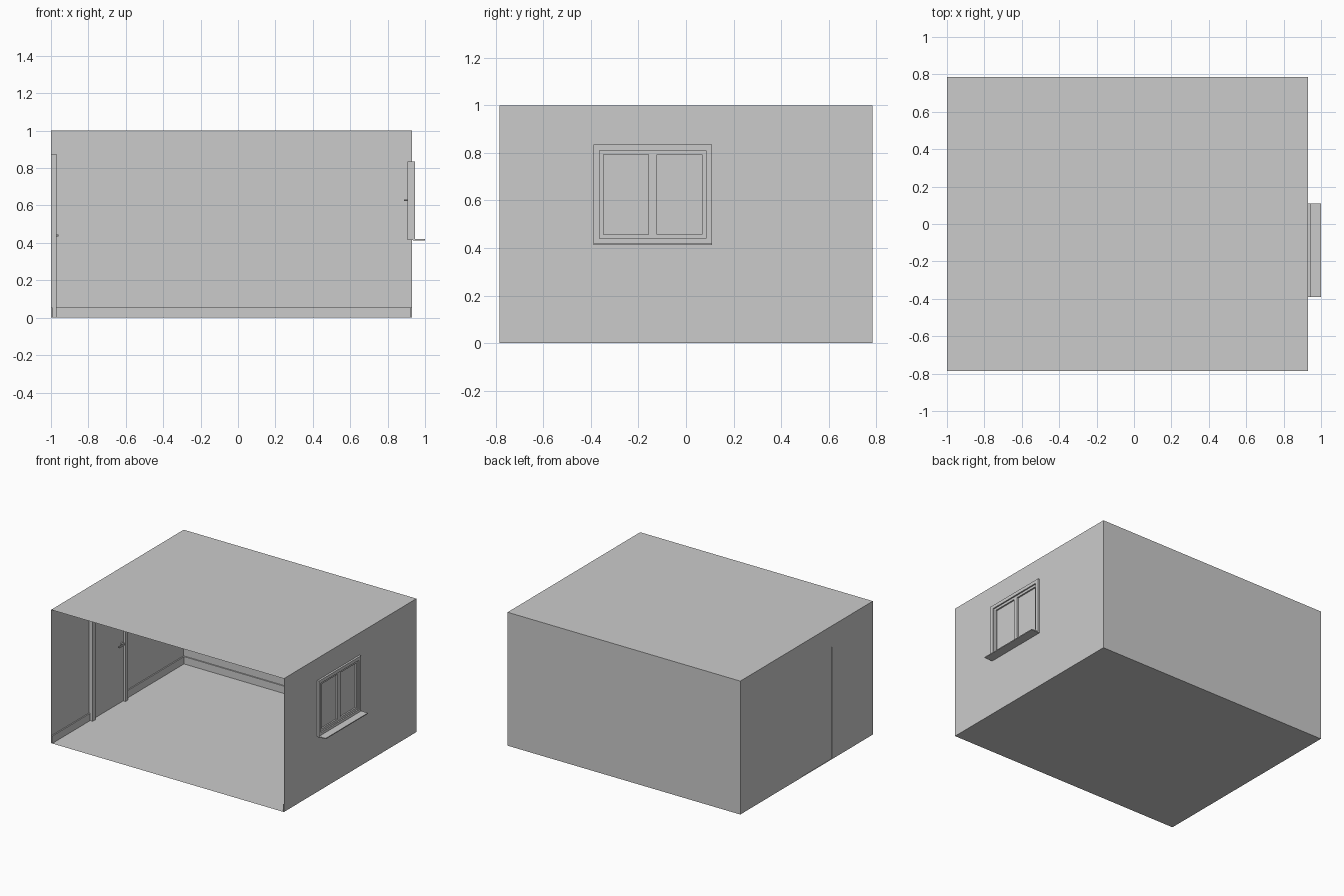
import bpy, bmesh, math

if "Cube" in bpy.data.objects:
    bpy.data.objects.remove(bpy.data.objects["Cube"])

X0, X1, Y, H = -1.0, 0.93, 0.785, 1.0
WY0, WY1, WZ0, WZ1 = -0.39, 0.11, 0.415, 0.835      # window opening
DY0, DY1, DH = -0.335, 0.085, 0.875                 # door opening


def finish(name, bm):
    bmesh.ops.remove_doubles(bm, verts=bm.verts, dist=1e-5)
    bmesh.ops.recalc_face_normals(bm, faces=bm.faces)
    me = bpy.data.meshes.new(name)
    bm.to_mesh(me)
    bm.free()
    ob = bpy.data.objects.new(name, me)
    bpy.context.collection.objects.link(ob)
    return ob


def quad(bm, *pts):
    bm.faces.new([bm.verts.new(p) for p in pts])


def box(name, x, y, z):
    bm = bmesh.new()
    bmesh.ops.create_cube(bm, size=1)
    for v in bm.verts:
        v.co = [a + (c + 0.5) * (b - a) for c, (a, b) in zip(v.co, (x, y, z))]
    return finish(name, bm)


def side_wall(bm, x, ys, zs, hole):
    # wall panel split into cells, leaving one cell open
    for i in range(len(ys) - 1):
        for j in range(len(zs) - 1):
            if (i, j) != hole:
                quad(bm, (x, ys[i], zs[j]), (x, ys[i + 1], zs[j]),
                     (x, ys[i + 1], zs[j + 1]), (x, ys[i], zs[j + 1]))


def rect_frame(name, x, y, z, w):
    # rectangular ring extruded along x
    bm = bmesh.new()

    def loop(px, d):
        return [(px, y[0] + d, z[0] + d), (px, y[1] - d, z[0] + d),
                (px, y[1] - d, z[1] - d), (px, y[0] + d, z[1] - d)]
    loops = [loop(x[0], 0), loop(x[1], 0), loop(x[1], w), loop(x[0], w)]
    for k in range(4):
        a, b = loops[k], loops[(k + 1) % 4]
        for i in range(4):
            n = (i + 1) % 4
            quad(bm, a[i], a[n], b[n], b[i])
    return finish(name, bm)


def rod(name, loc, r, length):
    bpy.ops.mesh.primitive_cylinder_add(vertices=16, radius=r, depth=length, location=loc,
                                        rotation=(0, math.pi / 2, 0))
    ob = bpy.context.object
    ob.name = name
    bpy.ops.object.shade_smooth_by_angle()
    return ob


# room shell, open at the front
bm = bmesh.new()
for z in (0, H):
    quad(bm, (X0, -Y, z), (X1, -Y, z), (X1, Y, z), (X0, Y, z))
quad(bm, (X0, Y, 0), (X1, Y, 0), (X1, Y, H), (X0, Y, H))
side_wall(bm, X0, (-Y, DY0, DY1, Y), (0, DH, H), (1, 0))
side_wall(bm, X1, (-Y, WY0, WY1, Y), (0, WZ0, WZ1, H), (1, 1))
finish("room_shell", bm)

# baseboards
T, BH = 0.009, 0.055
box("baseboard_back", (X0, X1), (Y - T, Y), (0, BH))
box("baseboard_right", (X1 - T, X1), (-Y, Y - T), (0, BH))
box("baseboard_left_front", (X0, X0 + T), (-Y, DY0), (0, BH))
box("baseboard_left_back", (X0, X0 + T), (DY1, Y - T), (0, BH))

# door frame and leaf
JW, DX = 0.033, (X0, -0.97)
box("door_jamb_front", DX, (DY0, DY0 + JW), (0, DH))
box("door_jamb_back", DX, (DY1 - JW, DY1), (0, DH))
box("door_head", DX, (DY0 + JW, DY1 - JW), (DH - JW, DH))
box("door_leaf", (-0.997, -0.985), (DY0 + JW, DY1 - JW), (0.003, DH - JW))

# door handle
rod("door_handle_rose", (-0.983, 0.03, 0.44), 0.011, 0.006)
rod("door_handle_stem", (-0.973, 0.03, 0.44), 0.005, 0.024)
box("door_handle_lever", (-0.967, -0.959), (-0.035, 0.036), (0.435, 0.445))

# window frame, two sashes with glass
rect_frame("window_frame", (0.905, 0.945), (WY0, WY1), (WZ0, WZ1), 0.025)
mid = (WY0 + WY1) / 2
for side, ya, yb in (("left", WY0 + 0.025, mid), ("right", mid, WY1 - 0.025)):
    rect_frame("window_sash_" + side, (0.91, 0.935), (ya, yb), (WZ0 + 0.025, WZ1 - 0.025), 0.0175)
    box("window_glass_" + side, (0.920, 0.924), (ya + 0.017, yb - 0.017),
        (WZ0 + 0.042, WZ1 - 0.042))

# outer sill
box("window_sill", (0.935, 1.0), (WY0, WY1), (0.413, 0.420))

# window handle
box("window_handle_plate", (0.905, 0.911), (mid - 0.008, mid + 0.008), (0.60, 0.65))
rod("window_handle_stem", (0.899, mid, 0.628), 0.004, 0.016)
box("window_handle_lever", (0.888, 0.894), (mid - 0.05, mid + 0.006), (0.623, 0.633))
